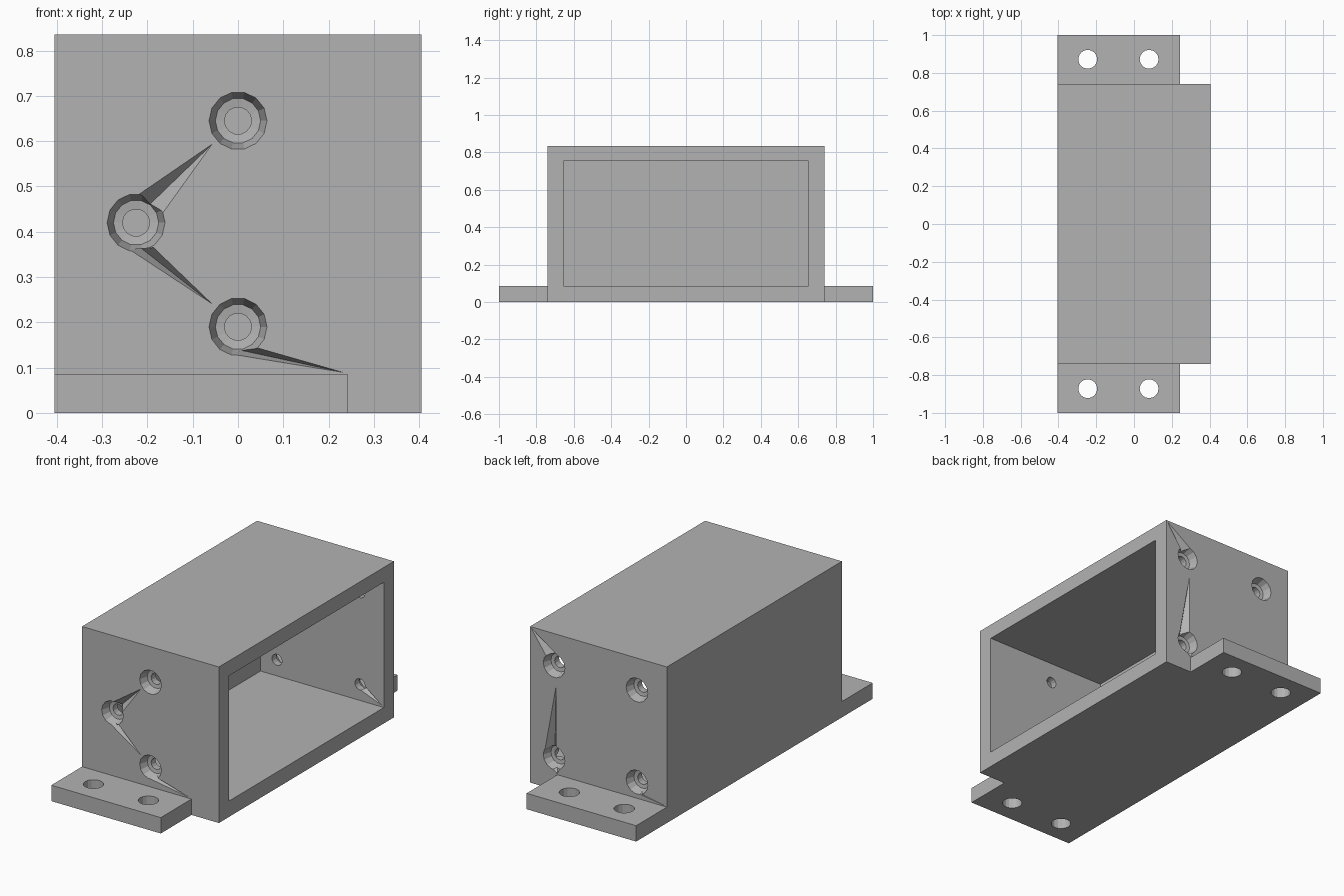
import bpy, bmesh, math
from mathutils import Vector

cube = bpy.data.objects.get("Cube")
if cube:
    bpy.data.objects.remove(cube)

grey = bpy.data.materials.new("plain_grey")
grey.use_nodes = True
grey.diffuse_color = (0.45, 0.45, 0.45, 1)
grey.node_tree.nodes["Principled BSDF"].inputs["Base Color"].default_value = grey.diffuse_color

HALF_X, END_Y, IN_Y, TOP, PLATE = 0.405, 0.74, 0.655, 0.835, 0.085


def finish(name, bm):
    bmesh.ops.recalc_face_normals(bm, faces=bm.faces)
    mesh = bpy.data.meshes.new(name)
    bm.to_mesh(mesh)
    bm.free()
    mesh.materials.append(grey)
    obj = bpy.data.objects.new(name, mesh)
    bpy.context.collection.objects.link(obj)
    return obj


def box(name, low, high):
    bm = bmesh.new()
    bmesh.ops.create_cube(bm, size=1)
    low, high = Vector(low), Vector(high)
    for v in bm.verts:
        v.co = (low + high) / 2 + v.co * (high - low)
    return finish(name, bm)


def lathe(name, profile, place, sides):
    """Closed turned solid from (radius, depth) pairs."""
    bm = bmesh.new()
    rings = []
    for r, d in profile:
        angles = [2 * math.pi * i / sides for i in range(sides)]
        rings.append([bm.verts.new(place(r * math.cos(a), r * math.sin(a), d)) for a in angles])
    for lower, upper in zip(rings, rings[1:]):
        for i in range(sides):
            j = (i + 1) % sides
            bm.faces.new((lower[i], lower[j], upper[j], upper[i]))
    bm.faces.new(rings[0])
    bm.faces.new(rings[-1])
    return finish(name, bm)


def wedge(name, points):
    bm = bmesh.new()
    verts = [bm.verts.new(p) for p in points]
    bmesh.ops.convex_hull(bm, input=verts)
    return finish(name, bm)


def cut(target, cutter):
    mod = target.modifiers.new("cut", "BOOLEAN")
    mod.operation, mod.solver, mod.object = "DIFFERENCE", "EXACT", cutter
    cutter.hide_render = True
    bpy.context.view_layer.objects.active = target
    bpy.ops.object.modifier_apply(modifier=mod.name)
    bpy.data.objects.remove(cutter)


# Housing with its open side
housing = box("housing", (-HALF_X, -END_Y, 0), (HALF_X, END_Y, TOP))
cut(housing, box("cavity", (-0.325, -IN_Y, PLATE), (HALF_X + 0.1, IN_Y, 0.755)))

# Stepped screw holes in both end walls
front_holes = [(0, 0.645), (-0.225, 0.42), (0, 0.19)]
back_holes = [(x, z) for x in (0.263, -0.228) for z in (0.664, 0.171)]
step = [(0.064, -0.01), (0.064, 0), (0.05, 0.045), (0.03, 0.048), (0.03, 0.1)]
for side, holes in ((-1, front_holes), (1, back_holes)):
    for cx, cz in holes:
        def place(u, v, d):
            return (cx + u, side * (END_Y - d), cz + v)
        cut(housing, lathe("screw_hole", step, place, 14))

# Tapered grooves running out of the screw holes: tip and two wide corners
front_grooves = [
    ((-0.05, 0.60), (-0.225, 0.48), (-0.165, 0.44)),
    ((-0.05, 0.235), (-0.24, 0.36), (-0.185, 0.365)),
    ((0.243, 0.087), (-0.02, 0.13), (0.04, 0.145)),
]
back_grooves = [
    ((0.405, 0.835), (0.31, 0.70), (0.235, 0.72)),
    ((0.25, 0.57), (0.32, 0.19), (0.25, 0.23)),
    ((0.243, 0.087), (0.32, 0.15), (0.22, 0.13)),
    ((-0.405, 0.087), (-0.25, 0.11), (-0.18, 0.13)),
]
inner_grooves = [((0.40, 0.09), (0.245, 0.15), (0.28, 0.18))]
for wall, inward, grooves in ((-END_Y, 1, front_grooves), (END_Y, -1, back_grooves),
                              (IN_Y, 1, inner_grooves)):
    for tip, a, b in grooves:
        points = [(x, wall - inward * 0.002, z) for x, z in (tip, a, b)]
        points.append(((a[0] + b[0]) / 2, wall + inward * 0.04, (a[1] + b[1]) / 2))
        cut(housing, wedge("groove", points))

# Mounting flanges with two bolt holes each
for name, side in (("front_flange", -1), ("back_flange", 1)):
    near, far = sorted((side * END_Y, side * 1.0))
    flange = box(name, (-HALF_X, near, 0), (0.243, far, PLATE))
    for cx in (-0.245, 0.08):
        def place(u, v, d):
            return (cx + u, side * 0.872 + v, d)
        cut(flange, lathe("bolt_hole", [(0.05, -0.05), (0.05, 0.15)], place, 16))
